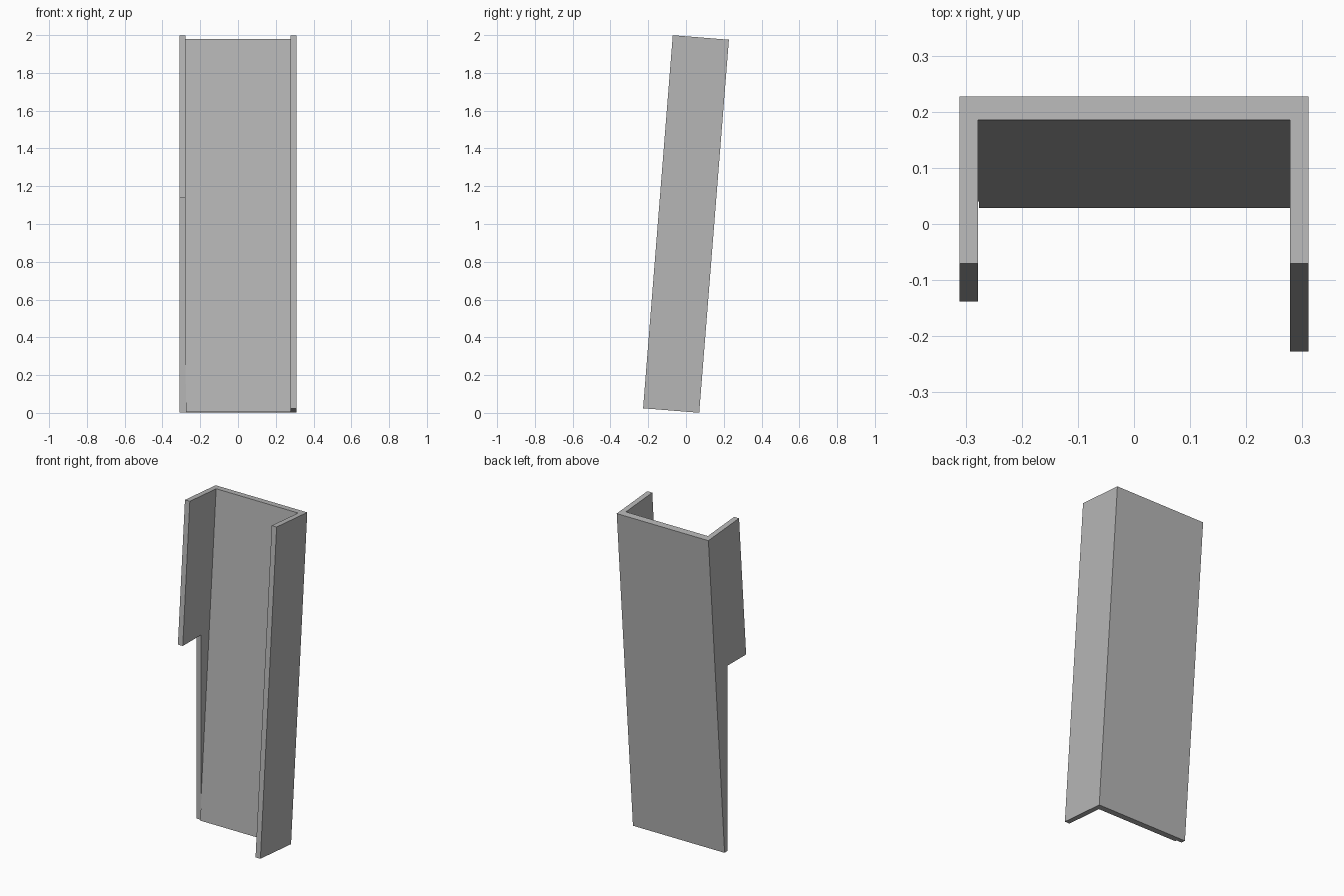
import bpy
import bmesh
from math import radians
from mathutils import Matrix

cube = bpy.data.objects.get("Cube")
if cube:
    bpy.data.objects.remove(cube, do_unlink=True)

HALF_W, DEPTH, LENGTH = 0.311, 0.298, 1.981
FLANGE, WEB = 0.033, 0.042
TILT = radians(-4.55)

grey = bpy.data.materials.new("light grey")
grey.use_nodes = True
grey.diffuse_color = (0.47, 0.47, 0.47, 1)
grey.node_tree.nodes["Principled BSDF"].inputs["Base Color"].default_value = (0.47, 0.47, 0.47, 1)


def add_object(name, bm):
    bmesh.ops.recalc_face_normals(bm, faces=bm.faces)
    mesh = bpy.data.meshes.new(name)
    bm.to_mesh(mesh)
    bm.free()
    mesh.materials.append(grey)
    obj = bpy.data.objects.new(name, mesh)
    bpy.context.collection.objects.link(obj)
    return obj


# Channel: a U profile swept along its length, leaning back
front, back = -DEPTH / 2, DEPTH / 2
inner = HALF_W - FLANGE
half = [(HALF_W, back), (HALF_W, front), (inner, front), (inner, back - WEB)]
profile = half + [(-x, y) for x, y in reversed(half)]
bm = bmesh.new()
base = bm.faces.new([bm.verts.new((x, y, -LENGTH / 2)) for x, y in profile])
swept = bmesh.ops.extrude_face_region(bm, geom=[base])["geom"]
bmesh.ops.translate(bm, vec=(0, 0, LENGTH),
                    verts=[v for v in swept if isinstance(v, bmesh.types.BMVert)])
bmesh.ops.transform(bm, matrix=Matrix.Translation((0, 0, 1)) @ Matrix.Rotation(TILT, 4, "X"),
                    verts=bm.verts)
channel = add_object("channel", bm)

# Notch cutter: upright block removing the lower front of the right flange
low, high = (-0.4, -0.4, -0.1), (-0.276, 0.04, 1.138)
bm = bmesh.new()
bmesh.ops.create_cube(bm, size=1)
for v in bm.verts:
    v.co = [a if c < 0 else b for c, a, b in zip(v.co, low, high)]
cutter = add_object("notch_cutter", bm)
cutter.hide_render = True
cutter.hide_viewport = True
cutter.display_type = "WIRE"

notch = channel.modifiers.new("notch", "BOOLEAN")
notch.operation = "DIFFERENCE"
notch.solver = "EXACT"
notch.object = cutter
